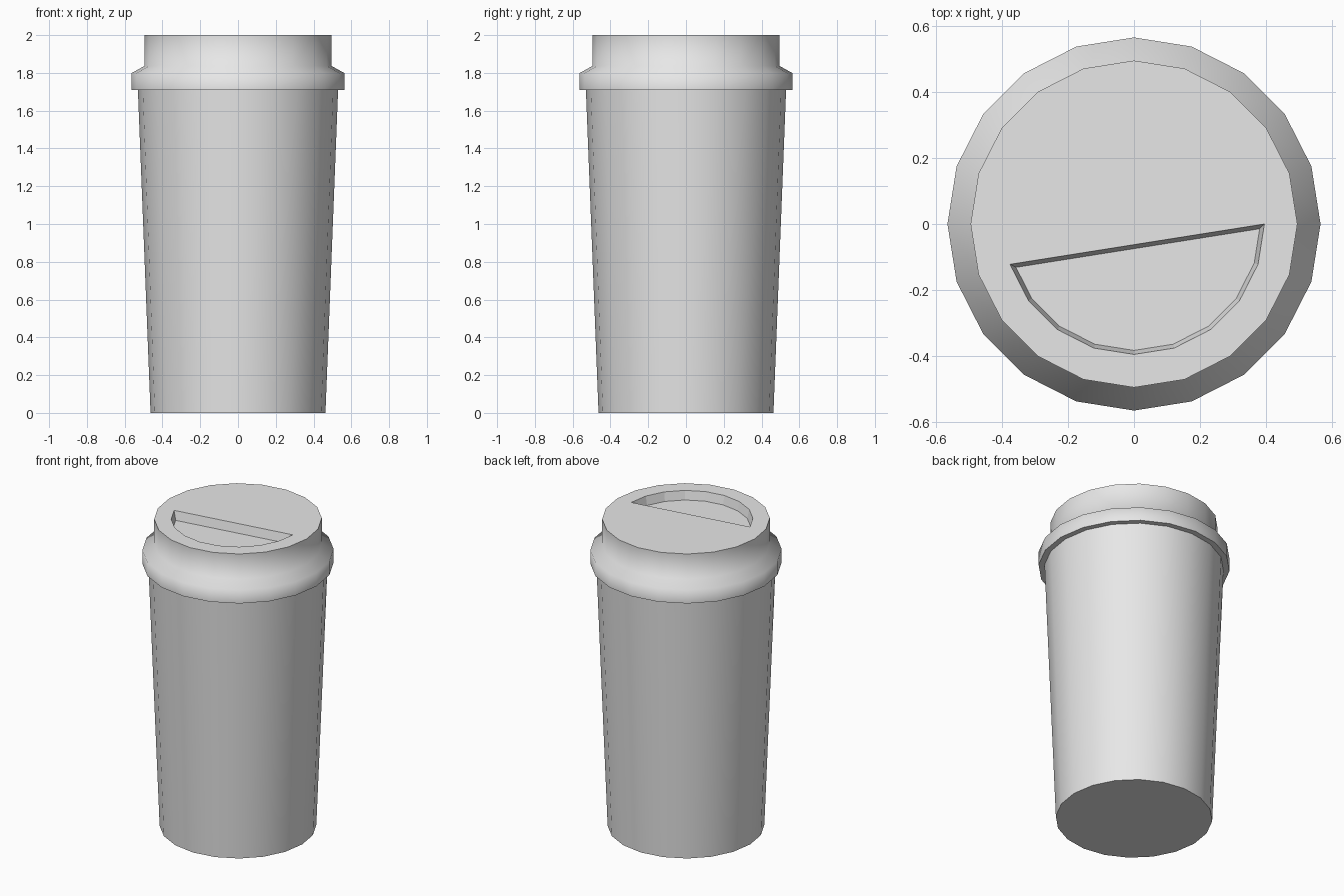
import bpy
import bmesh
from math import cos, sin, tau

SIDES = 20

default = bpy.data.objects.get("Cube")
if default:
    bpy.data.objects.remove(default, do_unlink=True)

grey = bpy.data.materials.new("plain_grey")
grey.use_nodes = True
grey.diffuse_color = (0.8, 0.8, 0.8, 1)
grey.node_tree.nodes["Principled BSDF"].inputs["Base Color"].default_value = (0.8, 0.8, 0.8, 1)


def ring(bm, radius, z, first=0, last=SIDES - 1):
    """Vertices on a circle, from one step to another."""
    steps = [tau * i / SIDES for i in range(first, last + 1)]
    return [bm.verts.new((radius * cos(a), radius * sin(a), z)) for a in steps]


def wall(bm, low, high, smooth=True):
    """Band of quads between two full rings."""
    for i in range(SIDES):
        j = (i + 1) % SIDES
        bm.faces.new((low[i], low[j], high[j], high[i])).smooth = smooth


def finish(bm, name):
    mesh = bpy.data.meshes.new(name)
    bm.normal_update()
    bm.to_mesh(mesh)
    bm.free()
    mesh.materials.append(grey)
    obj = bpy.data.objects.new(name, mesh)
    bpy.context.collection.objects.link(obj)
    return obj


# Tapered cup body with a flat base
bm = bmesh.new()
base = ring(bm, 0.463, 0)
wall(bm, base, ring(bm, 0.53, 1.71))
bm.faces.new(base[::-1])
finish(bm, "cup_body")

# Lid: flat underside, rim, sloped shoulder and upright collar
bm = bmesh.new()
profile = [(0.53, 1.71), (0.565, 1.71), (0.565, 1.798), (0.495, 1.837), (0.495, 2.0)]
rings = [ring(bm, r, z) for r, z in profile]
for k in range(len(rings) - 1):
    wall(bm, rings[k], rings[k + 1], smooth=k > 0)

# Lid top, left open where the sipping recess sits
START = 11
top = rings[-1]
lip = ring(bm, 0.395, 2.0, START, SIDES)
for i in range(len(lip) - 1):
    a, b = top[START + i], top[(START + i + 1) % SIDES]
    bm.faces.new((a, b, lip[i + 1], lip[i]))
bm.faces.new(top[:START + 1] + [lip[0], lip[-1]])

# Sipping recess with slightly sloped walls
floor = bm.faces.new(lip)
bm.normal_update()
bmesh.ops.inset_region(bm, faces=[floor], thickness=0.012, use_even_offset=True)
bmesh.ops.translate(bm, verts=floor.verts, vec=(0, 0, -0.057))
finish(bm, "lid")
